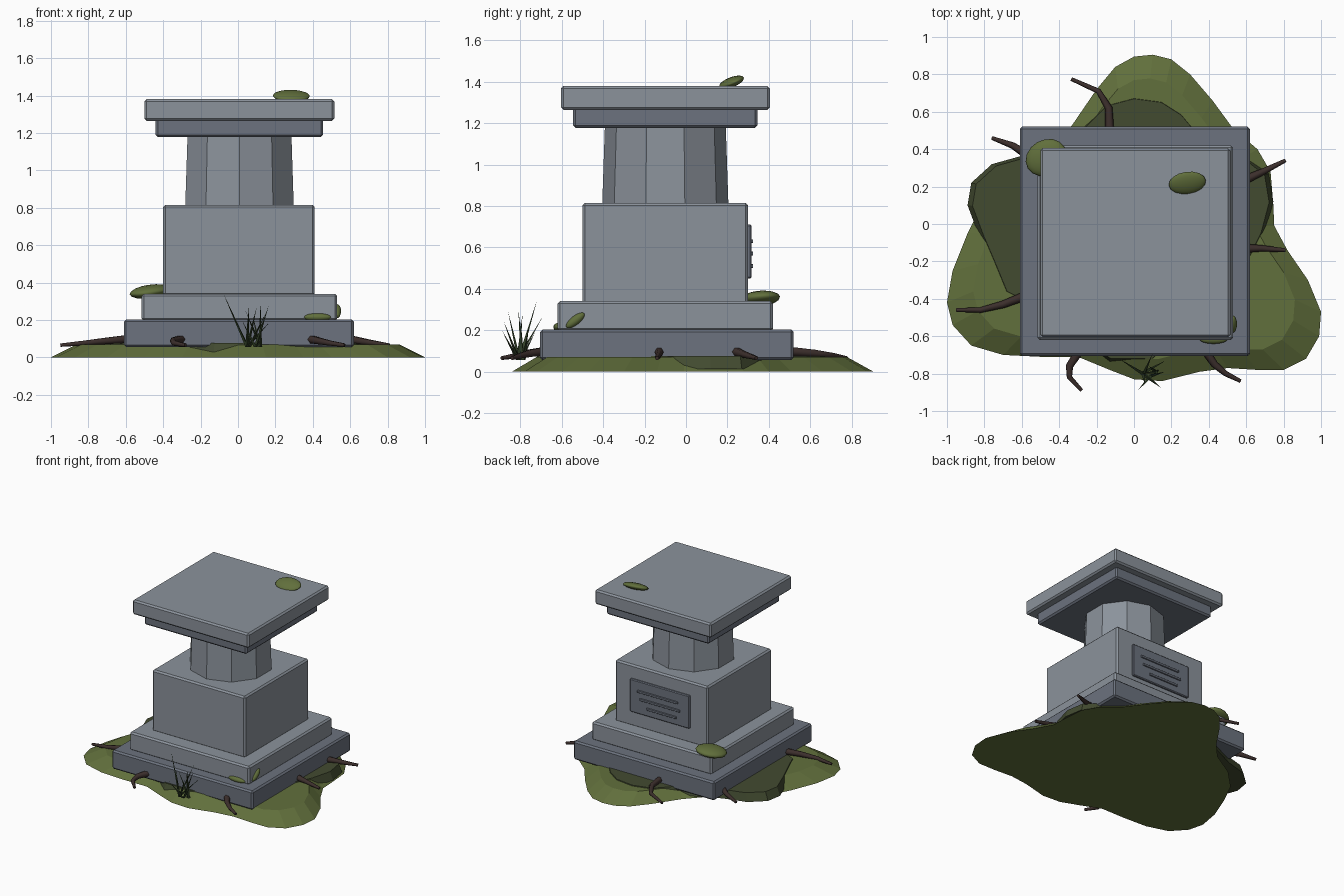
import bpy, bmesh, math, random
from mathutils import Vector

if "Cube" in bpy.data.objects:
    bpy.data.objects.remove(bpy.data.objects["Cube"])

random.seed(4)


def material(name, rgb):
    m = bpy.data.materials.new(name)
    m.diffuse_color = (*rgb, 1)
    m.use_nodes = True
    m.node_tree.nodes["Principled BSDF"].inputs["Base Color"].default_value = m.diffuse_color
    return m


MOSS = material("moss", (0.12, 0.16, 0.045))
DARK_MOSS = material("dark_moss", (0.055, 0.07, 0.03))
BARK = material("bark", (0.045, 0.028, 0.025))
GRASS = material("grass_green", (0.03, 0.05, 0.02))
STONE = material("stone", (0.26, 0.29, 0.33))
DARK_STONE = material("dark_stone", (0.15, 0.17, 0.21))


def finish(name, bm, mat=None):
    bmesh.ops.recalc_face_normals(bm, faces=bm.faces)
    me = bpy.data.meshes.new(name)
    bm.to_mesh(me)
    bm.free()
    ob = bpy.data.objects.new(name, me)
    bpy.context.collection.objects.link(ob)
    if mat:
        me.materials.append(mat)
    return ob


def block(name, x, y, z, mat, bevel=0.012):
    bm = bmesh.new()
    bmesh.ops.create_cube(bm, size=1)
    for v in bm.verts:
        v.co = [(a + b) / 2 + c * (b - a) for (a, b), c in zip((x, y, z), v.co)]
    if bevel:
        bmesh.ops.bevel(bm, geom=bm.edges[:], offset=bevel, segments=1, affect='EDGES')
    return finish(name, bm, mat)


def mound(name, outline, z0, z1, shrink, mat):
    bm = bmesh.new()
    low = [bm.verts.new((x, y, z0)) for x, y in outline]
    top = [bm.verts.new((x * shrink, y * shrink, z1)) for x, y in outline]
    n = len(outline)
    for i in range(n):
        j = (i + 1) % n
        bm.faces.new((low[i], low[j], top[j], top[i]))
    bm.faces.new(low[::-1])
    bm.faces.new(top)
    return finish(name, bm, mat)


# Mossy ground with a darker patch
mound("ground_mound", [
    (0.1, 0.905), (0.2, 0.88), (0.3, 0.8), (0.42, 0.66), (0.53, 0.51), (0.66, 0.4),
    (0.73, 0.28), (0.745, 0.1), (0.75, -0.01), (0.82, -0.14), (0.93, -0.3), (1, -0.47),
    (0.99, -0.6), (0.92, -0.72), (0.8, -0.78), (0.66, -0.78), (0.5, -0.77), (0.35, -0.79),
    (0.15, -0.84), (0, -0.83), (-0.13, -0.78), (-0.3, -0.71), (-0.5, -0.71), (-0.7, -0.7),
    (-0.87, -0.65), (-0.97, -0.54), (-1, -0.42), (-0.97, -0.25), (-0.89, -0.05),
    (-0.8, 0.13), (-0.65, 0.28), (-0.45, 0.4), (-0.33, 0.53), (-0.2, 0.72),
    (-0.1, 0.84), (0, 0.895)], 0, 0.07, 0.86, MOSS)
mound("dark_ground_patch", [
    (0, 0.69), (0.15, 0.67), (0.26, 0.6), (0.36, 0.48), (0.58, 0.38), (0.72, 0.27),
    (0.745, 0.12), (0.7, -0.05), (0.6, -0.25), (0.4, -0.5), (0.1, -0.74), (-0.13, -0.74),
    (-0.6, -0.42), (-0.7, -0.37), (-0.77, -0.2), (-0.83, -0.06), (-0.89, 0.1),
    (-0.87, 0.22), (-0.76, 0.32), (-0.58, 0.37), (-0.3, 0.5), (-0.15, 0.65)],
    0.012, 0.076, 0.97, DARK_MOSS)

# Stepped stone pedestal
block("plinth", (-0.61, 0.62), (-0.705, 0.52), (0.055, 0.203), DARK_STONE)
block("upper_step", (-0.515, 0.53), (-0.62, 0.42), (0.195, 0.34), STONE)
block("pedestal_block", (-0.4, 0.41), (-0.5, 0.3), (0.33, 0.815), STONE)
block("lower_cap", (-0.44, 0.455), (-0.545, 0.345), (1.178, 1.275), DARK_STONE)
block("top_slab", (-0.5, 0.515), (-0.605, 0.405), (1.265, 1.38), STONE)

# Ten-sided tapered column
bm = bmesh.new()
bmesh.ops.create_cone(bm, cap_ends=True, segments=10, radius1=0.305, radius2=0.292, depth=0.38)
for v in bm.verts:
    v.co += Vector((0.008, -0.1, 0.998))
finish("column", bm, STONE)

# Plaque with plain raised bars on the back
block("plaque", (-0.25, 0.27), (0.29, 0.316), (0.45, 0.71), DARK_STONE, 0.006)
for i, (a, b) in enumerate([(-0.14, 0.12), (-0.17, 0.18), (-0.15, 0.2)]):
    z = 0.51 + 0.06 * i
    block(f"plaque_bar_{i}", (a, b), (0.31, 0.325), (z - 0.009, z + 0.009), DARK_STONE, 0.002)

# Moss clumps: location, radii, rotation in degrees
clumps = [
    ((0.285, 0.22, 1.398), (0.1, 0.064, 0.024), (22, 0, 8)),
    ((-0.47, 0.355, 0.352), (0.115, 0.095, 0.036), (0, -8, 30)),
    ((0.53, -0.535, 0.247), (0.055, 0.021, 0.022), (35, 0, 90)),
    ((0.425, -0.615, 0.215), (0.075, 0.026, 0.021), (0, 0, 0))]
for i, (loc, rad, rot) in enumerate(clumps):
    bm = bmesh.new()
    bmesh.ops.create_uvsphere(bm, u_segments=16, v_segments=8, radius=1)
    ob = finish(f"moss_clump_{i}", bm, MOSS)
    ob.location, ob.scale = loc, rad
    ob.rotation_euler = [math.radians(a) for a in rot]
    if i == 2:
        ob.rotation_euler = (0, -math.radians(38), math.radians(90))
    for p in ob.data.polygons:
        p.use_smooth = True

# Tapered roots creeping out from under the plinth
roots = [
    [(-0.13, 0.48), (-0.135, 0.62), (-0.19, 0.71), (-0.335, 0.775)],
    [(-0.57, 0.37), (-0.65, 0.42), (-0.76, 0.46)],
    [(-0.57, -0.38), (-0.7, -0.43), (-0.82, -0.46), (-0.95, -0.46)],
    [(-0.28, -0.66), (-0.345, -0.76), (-0.345, -0.82), (-0.28, -0.89)],
    [(0.37, -0.66), (0.43, -0.75), (0.49, -0.8), (0.57, -0.84)],
    [(0.58, -0.13), (0.68, -0.13), (0.81, -0.14)],
    [(0.58, 0.23), (0.69, 0.28), (0.81, 0.34)]]
for i, path in enumerate(roots):
    cu = bpy.data.curves.new(f"root_{i}", 'CURVE')
    cu.dimensions = '3D'
    cu.bevel_depth, cu.bevel_resolution, cu.use_fill_caps = 0.025, 1, True
    sp = cu.splines.new('POLY')
    sp.points.add(len(path) - 1)
    for k, (x, y) in enumerate(path):
        t = k / (len(path) - 1)
        sp.points[k].co = (x, y, 0.1 - 0.035 * t, 1)
        sp.points[k].radius = 1 - 0.6 * t
    cu.materials.append(BARK)
    ob = bpy.data.objects.new(f"root_{i}", cu)
    bpy.context.collection.objects.link(ob)
    bpy.ops.object.select_all(action='DESELECT')
    ob.select_set(True)
    bpy.context.view_layer.objects.active = ob
    bpy.ops.object.convert(target='MESH')

# Tuft of thin grass blades at the front
bm = bmesh.new()
tips = [(-0.08, -0.72, 0.345), (0.06, -0.86, 0.29), (0.12, -0.81, 0.3), (0.165, -0.79, 0.28),
        (0.1, -0.69, 0.27), (0.04, -0.8, 0.25), (0.15, -0.88, 0.24), (0.08, -0.76, 0.22),
        (0.17, -0.73, 0.19), (0.02, -0.89, 0.2)]
for tip in tips:
    a = random.uniform(0, 3)
    c = Vector((random.uniform(0.04, 0.14), random.uniform(-0.82, -0.78), 0.055))
    ring = [bm.verts.new(c + Vector((math.cos(a + k * 2.094), math.sin(a + k * 2.094), 0)) * 0.011)
            for k in range(3)]
    t = bm.verts.new(tip)
    for k in range(3):
        bm.faces.new((ring[k], ring[(k + 1) % 3], t))
    bm.faces.new(ring[::-1])
finish("grass_tuft", bm, GRASS)
